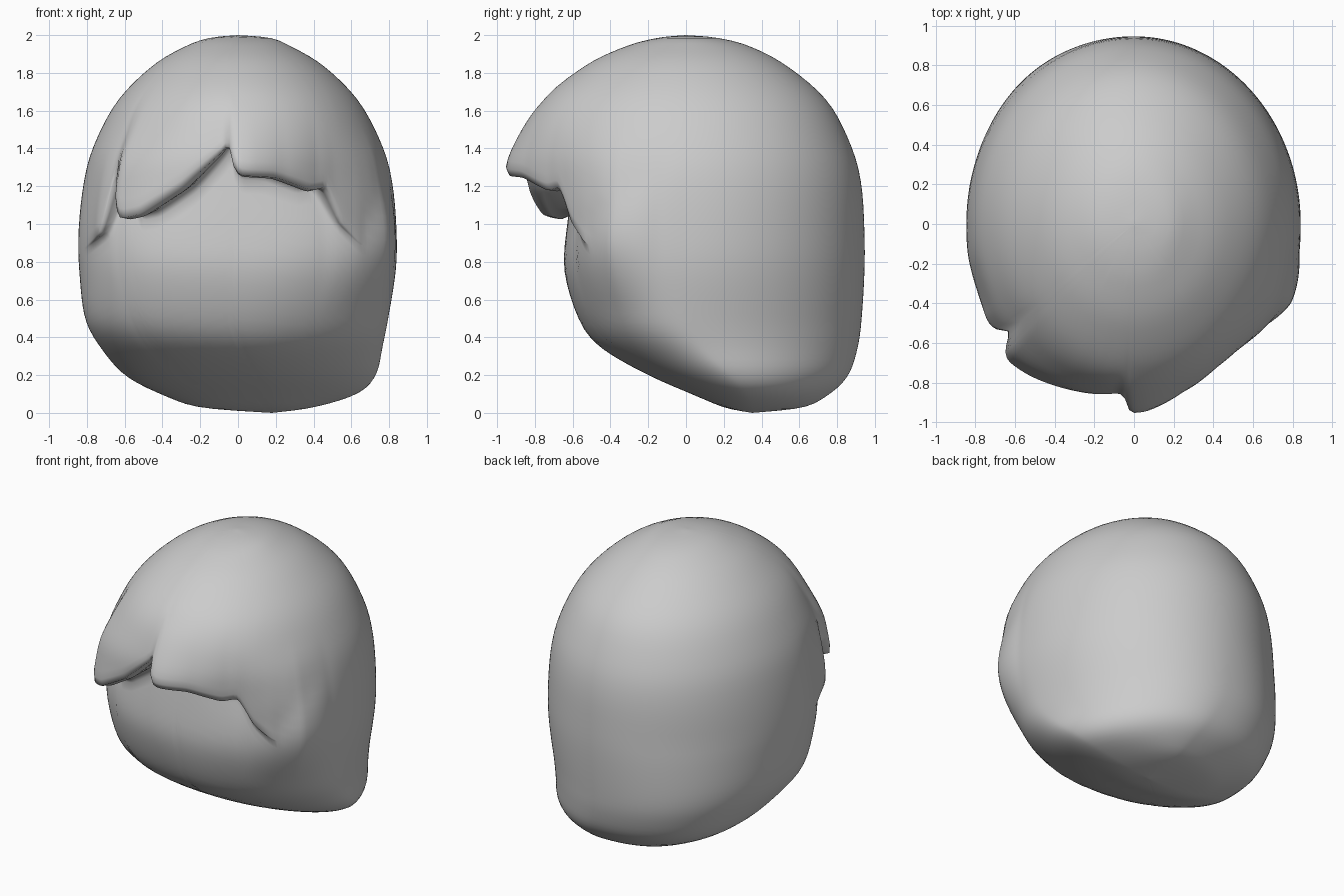
import bpy, bmesh, math

if "Cube" in bpy.data.objects:
    bpy.data.objects.remove(bpy.data.objects["Cube"])

# Section extents by height: z, left, right, hair front, face front, back
PROFILE = [
    (0.00, 0.18, 0.18, 0.35, 0.35, 0.35),
    (0.03, -0.20, 0.40, 0.20, 0.20, 0.62),
    (0.10, -0.41, 0.63, 0.03, 0.03, 0.76),
    (0.20, -0.60, 0.73, -0.20, -0.20, 0.86),
    (0.35, -0.73, 0.765, -0.46, -0.46, 0.91),
    (0.50, -0.81, 0.795, -0.85, -0.57, 0.93),
    (0.75, -0.84, 0.835, -0.88, -0.645, 0.945),
    (0.95, -0.845, 0.84, -0.88, -0.635, 0.945),
    (1.20, -0.82, 0.82, -0.87, -0.60, 0.93),
    (1.40, -0.77, 0.77, -0.86, -0.57, 0.88),
    (1.65, -0.64, 0.64, -0.76, -0.55, 0.75),
    (1.84, -0.45, 0.45, -0.53, -0.45, 0.53),
    (1.94, -0.28, 0.28, -0.32, -0.30, 0.34),
    (1.985, -0.15, 0.17, -0.15, -0.15, 0.17),
    (2.00, 0, 0, 0, 0, 0),
]
# Fringe hem height by angle from the front (degrees)
HEM = [(-180, .85), (-75, .85), (-62, .91), (-55, .95), (-52, 1.1), (-49, 1.4),
       (-46, 1.12), (-42, 1.02), (-35, 1.04), (-20, 1.18), (-6, 1.37), (-3, 1.43),
       (-1.5, 1.28), (1, 1.25), (13, 1.24), (28, 1.17), (35, 1.19), (42, 1.0),
       (50, .9), (58, .85), (180, .85)]
# Extra thickness of the fringe locks, and of the right side lock, by angle
LOCK = [(-180, 0), (-50, 0), (-44, .05), (-20, .02), (-5, 0), (-1.5, .09),
        (4, .08), (16, .03), (30, 0), (180, 0)]
SIDE = [(-180, 0), (38, 0), (50, .03), (63, .05), (80, 0), (180, 0)]


def clamp(v):
    return max(0.0, min(1.0, v))


def smooth_rows(rows, k=6):
    """Catmull-Rom refinement of the profile rows."""
    out = []
    for i in range(len(rows) - 1):
        p1, p2 = rows[i], rows[i + 1]
        p0, p3 = rows[max(i - 1, 0)], rows[min(i + 2, len(rows) - 1)]
        for j in range(k):
            t = j / k
            out.append(tuple(
                0.5 * (2 * b + (c - a) * t + (2 * a - 5 * b + 4 * c - d) * t * t
                       + (3 * b - a - 3 * c + d) * t ** 3)
                for a, b, c, d in zip(p0, p1, p2, p3)))
    return out + [rows[-1]]


PROFILE = smooth_rows(PROFILE)


def interp(table, t, k=1):
    for a, b in zip(table, table[1:]):
        if t <= b[0]:
            w = clamp((t - a[0]) / max(b[0] - a[0], 1e-6))
            return a[k] + (b[k] - a[k]) * w
    return table[-1][k]


def section(deg, z, hair):
    """Point on the hair or face surface at an angle and height."""
    s = clamp(1 - z / 0.5)
    s = s * s * (3 - 2 * s)
    cx, cy = 0.18 * s, 0.35 * s
    ph = math.radians(deg)
    dx, dy = math.sin(ph), -math.cos(ph)
    low = clamp((1.5 - z) / 0.5)
    base = clamp((0.9 - z) / 0.6)

    def radius(front_column, n):
        ex = abs(interp(PROFILE, z, 2 if dx > 0 else 1) - cx)
        ey = abs(interp(PROFILE, z, front_column if dy < 0 else 5) - cy)
        if ex < 1e-4 or ey < 1e-4:
            return 0.0
        return ((abs(dx) / ex) ** n + (abs(dy) / ey) ** n) ** (-1 / n)

    if dy >= 0:
        r = radius(5, 2 - 0.4 * s if dx > 0 else 2 + 0.35 * base)
    else:
        r = radius(4, 2 + 0.6 * low - base * (0.8 if dx > 0 else 0.4))
        if hair:
            n = 2 - 0.3 * low if dx > 0 else 2 + 0.3 * low
            rh = radius(3, n) + interp(LOCK, deg) * clamp((1.65 - z) / 0.35)
            fade = 1 - clamp((abs(deg) - 58) / 16) * clamp((1.4 - z) / 0.4)
            r += max(0, rh - r) * fade
        r += interp(SIDE, deg) * clamp((1.5 - z) / 0.4) * clamp((z - 0.55) / 0.35)
    return cx + r * dx, cy + r * dy, z


def column(deg):
    """Path from crown to hem, under the fringe and down to the base."""
    hem = interp(HEM, deg)
    pts = []
    for i in range(29):
        z = 2 - (2 - hem) * (1 - math.cos(i / 28 * math.pi / 2))
        pts.append(section(deg, z, True))
    outer = pts[-1]
    inner = section(deg, hem, False)
    depth = math.dist(outer, inner)
    lip = min(0.06, depth * 0.4)
    pts.append((outer[0] * .75 + inner[0] * .25,
                outer[1] * .75 + inner[1] * .25, hem - lip * 0.25))
    top = hem + lip
    for i in range(29):
        z = top * (1 - math.sin(i / 28 * math.pi / 2))
        pts.append(section(deg, z, False))
    return pts


# Head with hair cap and fringe, one closed skin
bm = bmesh.new()
N = 240
cols = [[bm.verts.new(p) for p in column(-180 + 360 * i / N)] for i in range(N)]
for i in range(N):
    a, b = cols[i], cols[(i + 1) % N]
    for j in range(len(a) - 1):
        bm.faces.new((a[j], a[j + 1], b[j + 1], b[j]))
bmesh.ops.remove_doubles(bm, verts=bm.verts, dist=0.0005)
for _ in range(2):
    bmesh.ops.smooth_vert(bm, verts=[v for v in bm.verts if 0.05 < v.co.z < 1.95],
                          factor=0.4, use_axis_x=True, use_axis_y=True, use_axis_z=True)
bmesh.ops.recalc_face_normals(bm, faces=bm.faces)
for f in bm.faces:
    f.smooth = True
mesh = bpy.data.meshes.new("head_with_hair")
bm.to_mesh(mesh)
bm.free()
bpy.context.collection.objects.link(bpy.data.objects.new("head_with_hair", mesh))
